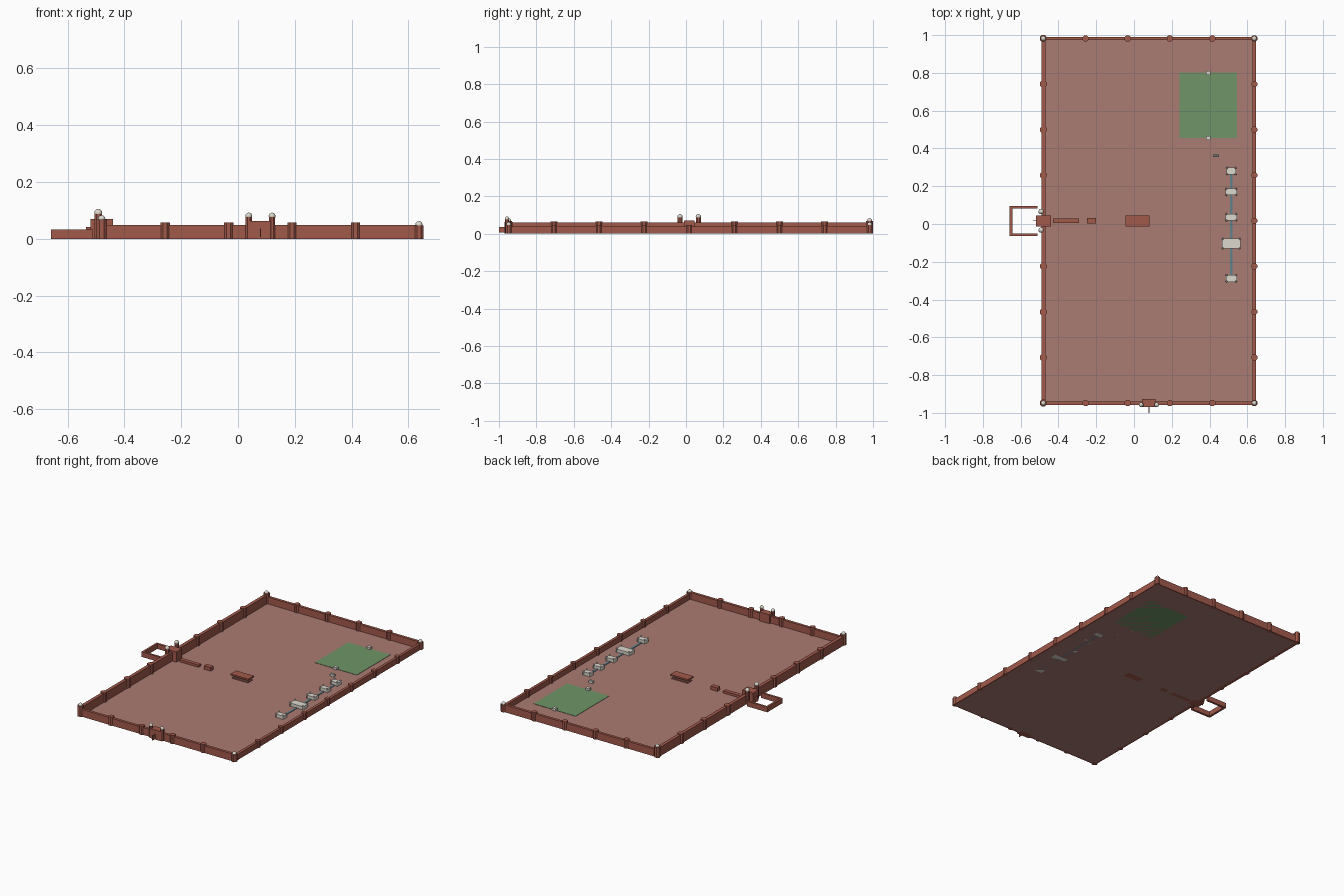
import bpy, bmesh, math
from mathutils import Matrix

if "Cube" in bpy.data.objects:
    bpy.data.objects.remove(bpy.data.objects["Cube"])


def mat(name, rgb, a=1.0):
    m = bpy.data.materials.new(name)
    m.diffuse_color = (*rgb, a)
    m.use_nodes = True
    m.node_tree.nodes["Principled BSDF"].inputs["Base Color"].default_value = m.diffuse_color
    return m


RED = mat("sandstone", (0.36, 0.10, 0.07))
GROUND = mat("earth", (0.40, 0.20, 0.17))
WHITE = mat("marble", (0.72, 0.69, 0.62))
GREEN = mat("lawn", (0.16, 0.30, 0.14))
BLUE = mat("water", (0.12, 0.22, 0.27))


def obj(name, bm, m):
    me = bpy.data.meshes.new(name)
    bm.to_mesh(me)
    bm.free()
    me.materials.append(m)
    o = bpy.data.objects.new(name, me)
    bpy.context.collection.objects.link(o)
    return o


def box(name, x0, x1, y0, y1, z0, z1, m=RED):
    bm = bmesh.new()
    bmesh.ops.create_cube(bm, size=1, matrix=Matrix.Translation(
        ((x0 + x1) / 2, (y0 + y1) / 2, (z0 + z1) / 2)) @ Matrix.Diagonal((x1 - x0, y1 - y0, z1 - z0, 1)))
    return obj(name, bm, m)


def tower(name, x, y, r, h, m=RED, z0=0.0, sides=8):
    bm = bmesh.new()
    bmesh.ops.create_cone(bm, cap_ends=True, segments=sides, radius1=r, radius2=r, depth=h,
                          matrix=Matrix.Translation((x, y, z0 + h / 2)) @ Matrix.Rotation(math.pi / sides, 4, 'Z'))
    return obj(name, bm, m)


def dome(name, x, y, z, r, m=WHITE):
    bm = bmesh.new()
    bmesh.ops.create_uvsphere(bm, u_segments=12, v_segments=8, radius=r, matrix=Matrix.Translation((x, y, z)))
    bmesh.ops.bisect_plane(bm, geom=bm.verts[:] + bm.edges[:] + bm.faces[:], plane_co=(0, 0, z - r * 0.4),
                           plane_no=(0, 0, 1), clear_inner=True)
    for f in bm.faces:
        f.smooth = True
    return obj(name, bm, m)


XL, XR, YF, YB = -0.48, 0.637, -0.948, 0.982
# ground inside the walls
box("courtyard_ground", XL, XR, YF, YB, 0, 0.003, GROUND)

# curtain walls: landward side tall, river side low
H_LAND, H_END, H_RIVER = 0.059, 0.048, 0.038
box("landward_wall", XL - 0.011, XL + 0.011, YF, YB, 0, H_LAND)
box("river_wall", XR - 0.009, XR + 0.009, YF, YB, 0, H_RIVER)
for n, y in (("front_wall", YF), ("back_wall", YB)):
    box(n, XL, XR, y - 0.009, y + 0.009, 0, H_END)

# bastions spaced along the walls
for i in range(1, 8):
    y = YF + (YB - YF) * i / 8
    tower("landward_bastion", XL, y, 0.02, H_LAND + 0.006)
    tower("river_bastion", XR, y, 0.017, H_RIVER + 0.008)
for i in range(1, 5):
    x = XL + (XR - XL) * i / 5
    for y in (YF, YB):
        tower("end_bastion", x, y, 0.018, 0.057)

# corner towers with marble domes
for y in (YF, YB):
    for x, h, r in ((XL, 0.068, 0.02), (XR, 0.047, 0.018)):
        tower("corner_tower", x, y, r, h)
        dome("corner_dome", x, y, h + 0.002, 0.013)

# main gate on the landward side
GY = 0.017
box("main_gatehouse", -0.52, -0.44, GY - 0.029, GY + 0.029, 0, 0.07)
box("main_gate_arch", -0.535, -0.519, GY - 0.002, GY + 0.002, 0.008, 0.042)
for s in (-1, 1):
    tower("main_gate_turret", -0.492, GY + s * 0.049, 0.014, 0.087)
    dome("main_gate_dome", -0.492, GY + s * 0.049, 0.091, 0.014)

# front gate
GX = 0.079
box("front_gatehouse", GX - 0.036, GX + 0.036, -0.97, -0.926, 0, 0.062)
box("front_gate_arch", GX - 0.002, GX + 0.002, -1.0, -0.969, 0.006, 0.036)
for s in (-1, 1):
    tower("front_gate_turret", GX + s * 0.041, -0.957, 0.012, 0.077)
    dome("front_gate_dome", GX + s * 0.041, -0.957, 0.080, 0.012)

# outwork in front of the main gate
box("outwork_front", -0.658, -0.644, -0.063, 0.096, 0, 0.033)
for y in (-0.056, 0.089):
    box("outwork_side", -0.644, -0.51, y - 0.007, y + 0.007, 0, 0.033)

# covered market and drum house
box("market_hall", -0.43, -0.29, 0.004, 0.03, 0, 0.018)
box("drum_house", -0.25, -0.2, 0.002, 0.032, 0, 0.026)

# pillared audience hall
box("audience_hall_plinth", -0.04, 0.077, -0.007, 0.041, 0, 0.008)
for i in range(9):
    for j in range(3):
        tower("audience_hall_column", -0.033 + i * 0.1025 / 8, 0.0 + j * 0.017, 0.0025, 0.018, WHITE, 0.006, 6)
box("audience_hall_roof", -0.046, 0.083, -0.012, 0.046, 0.022, 0.032)


# marble pavilions on the river terrace
def pavilion(x, y, w, d, h):
    box("pavilion_body", x - w / 2, x + w / 2, y - d / 2, y + d / 2, 0, h, WHITE)
    for sx in (-1, 1):
        for sy in (-1, 1):
            px, py = x + sx * (w / 2 - 0.004), y + sy * (d / 2 - 0.001)
            tower("pavilion_kiosk", px, py, 0.005, h + 0.003, WHITE, sides=6)
            dome("pavilion_cupola", px, py, h + 0.004, 0.005)


for y, w, d in ((0.28, 0.052, 0.036), (0.17, 0.06, 0.034), (0.036, 0.06, 0.036),
                (-0.104, 0.098, 0.052), (-0.288, 0.058, 0.036)):
    pavilion(0.515, y, w, d, 0.024)
box("water_channel", 0.508, 0.522, -0.288, 0.28, 0, 0.006, BLUE)

# small mosque with three domes
box("mosque", 0.42, 0.448, 0.354, 0.37, 0, 0.018, WHITE)
for i in (-1, 0, 1):
    dome("mosque_dome", 0.434 + i * 0.009, 0.362, 0.019, 0.005)

# garden with two facing pavilions
box("garden_lawn", 0.24, 0.545, 0.455, 0.802, 0, 0.005, GREEN)
for y in (0.455, 0.8):
    box("garden_pavilion", 0.38, 0.405, y - 0.011, y + 0.011, 0, 0.018, WHITE)
